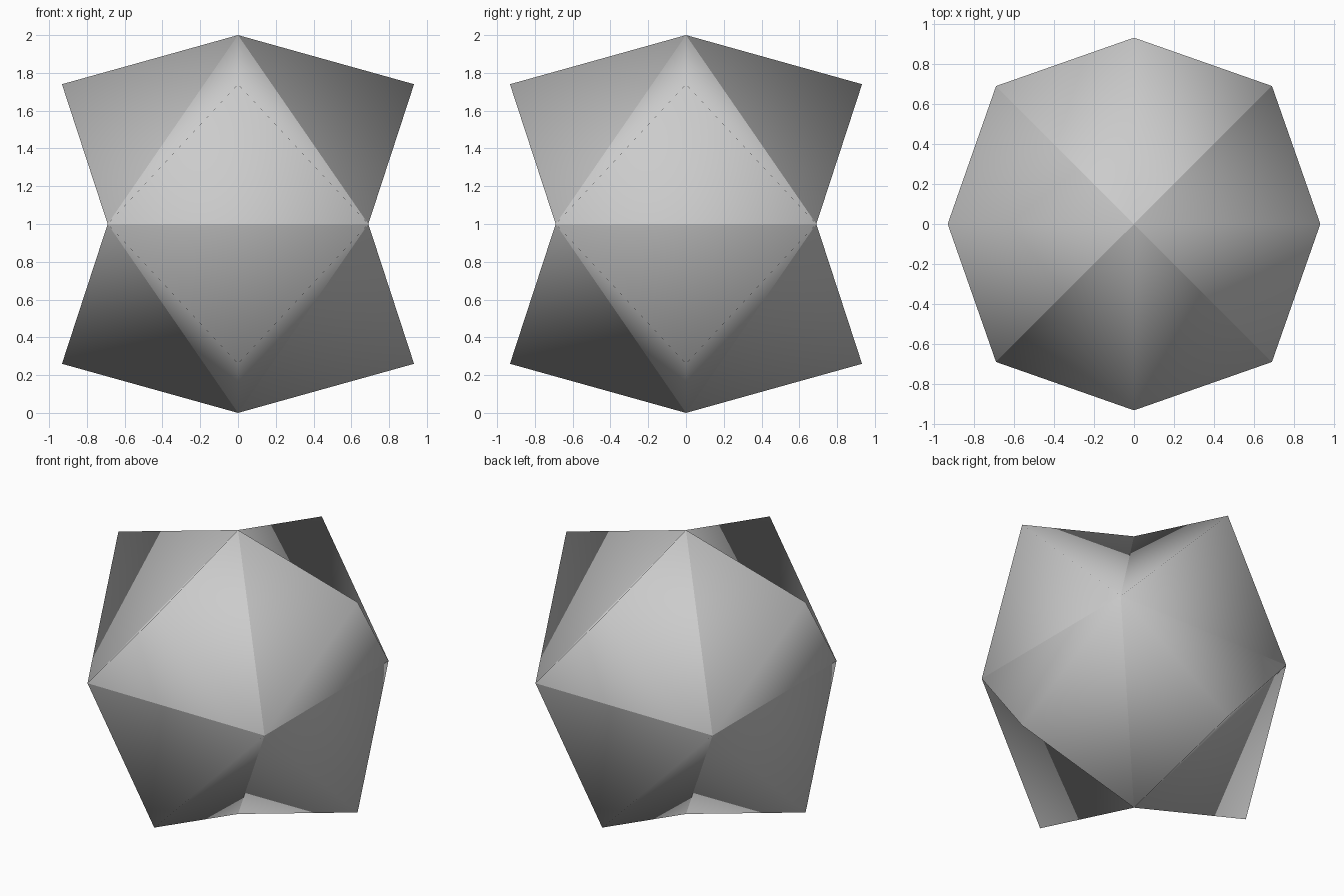
import bpy, bmesh
from mathutils import Vector

if "Cube" in bpy.data.objects:
    bpy.data.objects.remove(bpy.data.objects["Cube"])

HALF_WAIST = 0.69    # corner position of the square waist
POINT_OUT = 0.932    # reach of the raised points
POINT_UP = 0.74      # their height above or below the waist

bm = bmesh.new()

# Core octahedron: square waist, top and bottom tips
waist = [bm.verts.new((x * HALF_WAIST, y * HALF_WAIST, 1))
         for x, y in ((1, -1), (1, 1), (-1, 1), (-1, -1))]
top, bottom = bm.verts.new((0, 0, 2)), bm.verts.new((0, 0, 0))
for a, b in zip(waist, waist[1:] + waist[:1]):
    bm.faces.new((a, b, top))
    bm.faces.new((b, a, bottom))

# The valleys between the points stay crisp
for edge in bm.edges:
    edge.smooth = False

# Raise a three-sided point on each face
points = bmesh.ops.poke(bm, faces=bm.faces[:])["verts"]
for v in points:
    out = Vector((v.co.x, v.co.y, 0)).normalized() * POINT_OUT
    v.co = out + Vector((0, 0, 1 + (POINT_UP if v.co.z > 1 else -POINT_UP)))

for face in bm.faces:
    face.smooth = True
bmesh.ops.recalc_face_normals(bm, faces=bm.faces[:])

mesh = bpy.data.meshes.new("eight_pointed_star")
bm.to_mesh(mesh)
bm.free()
bpy.context.collection.objects.link(bpy.data.objects.new("eight_pointed_star", mesh))
